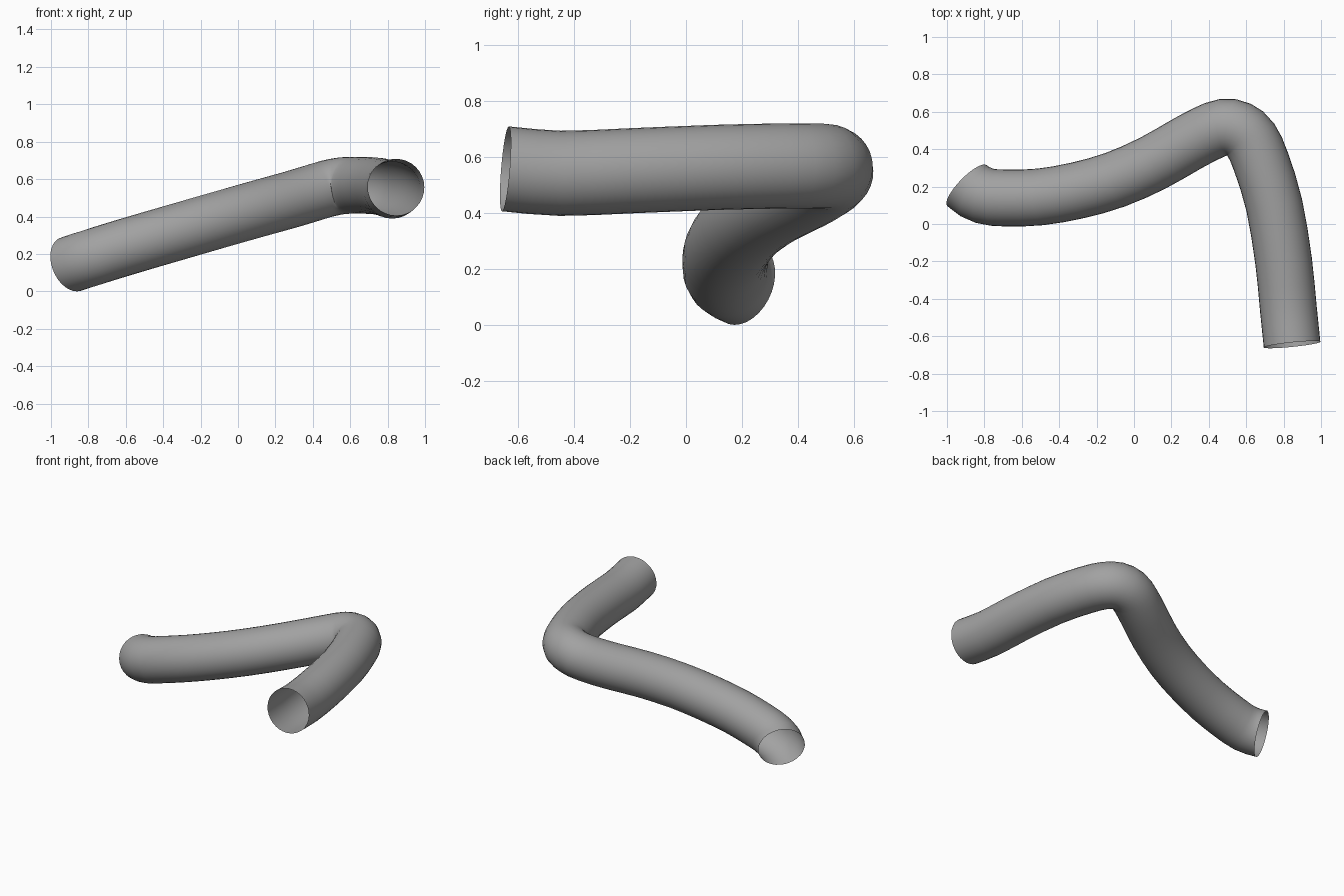
import bpy, bmesh, math
from mathutils import Vector

cube = bpy.data.objects.get("Cube")
if cube:
    bpy.data.objects.remove(cube, do_unlink=True)

RADIUS = 0.152
SIDES = 32
STEPS = 2

# Centreline of the bent tube, from the front opening to the low opening
path = [Vector(p) for p in (
    (0.845, -0.645, 0.557), (0.825, -0.45, 0.541), (0.80, -0.2, 0.55),
    (0.75, 0.1, 0.562), (0.68, 0.33, 0.567), (0.625, 0.45, 0.567),
    (0.56, 0.505, 0.565), (0.48, 0.518, 0.55), (0.39, 0.485, 0.523),
    (0.28, 0.427, 0.49), (0.1, 0.325, 0.44), (-0.1, 0.237, 0.383),
    (-0.3, 0.18, 0.325), (-0.5, 0.145, 0.267), (-0.68, 0.139, 0.213),
    (-0.8, 0.151, 0.175), (-0.893, 0.205, 0.145))]
start_dir = Vector((-0.1, 0.99, -0.08))
end_dir = Vector((-0.7, 0.68, -0.3))


def smooth_path(points):
    """Centres and directions of a curve passing through the points."""
    tangents = [(b - a) / 2 for a, b in zip(points, points[2:])]
    tangents.insert(0, start_dir.normalized() * (points[1] - points[0]).length)
    tangents.append(end_dir.normalized() * (points[-1] - points[-2]).length)
    out = []
    for i in range(len(points) - 1):
        p, q, m, n = points[i], points[i + 1], tangents[i], tangents[i + 1]
        for s in range(STEPS):
            t = s / STEPS
            centre = (p * (2*t**3 - 3*t**2 + 1) + m * (t**3 - 2*t**2 + t)
                      + q * (3*t**2 - 2*t**3) + n * (t**3 - t**2))
            slope = (p * (6*t**2 - 6*t) + m * (3*t**2 - 4*t + 1)
                     + q * (6*t - 6*t**2) + n * (3*t**2 - 2*t))
            out.append((centre, slope))
    out.append((points[-1], tangents[-1]))
    return out


# Sweep a ring along the centreline, leaving both ends open
bm = bmesh.new()
rings = []
for centre, direction in smooth_path(path):
    side = direction.cross(Vector((0, 0, 1))).normalized()
    up = side.cross(direction).normalized()
    angles = [math.tau * k / SIDES for k in range(SIDES)]
    rings.append([bm.verts.new(centre + RADIUS * (side * math.cos(a) + up * math.sin(a)))
                  for a in angles])
for r0, r1 in zip(rings, rings[1:]):
    for k in range(SIDES):
        j = (k + 1) % SIDES
        bm.faces.new((r0[k], r0[j], r1[j], r1[k])).smooth = True
bmesh.ops.recalc_face_normals(bm, faces=bm.faces)

mesh = bpy.data.meshes.new("bent_tube")
bm.to_mesh(mesh)
bm.free()
tube = bpy.data.objects.new("bent_tube", mesh)
bpy.context.collection.objects.link(tube)

# Plain grey finish
grey = bpy.data.materials.new("plain_grey")
grey.use_nodes = True
colour = (0.36, 0.36, 0.36, 1)
grey.diffuse_color = colour
grey.node_tree.nodes["Principled BSDF"].inputs["Base Color"].default_value = colour
mesh.materials.append(grey)
